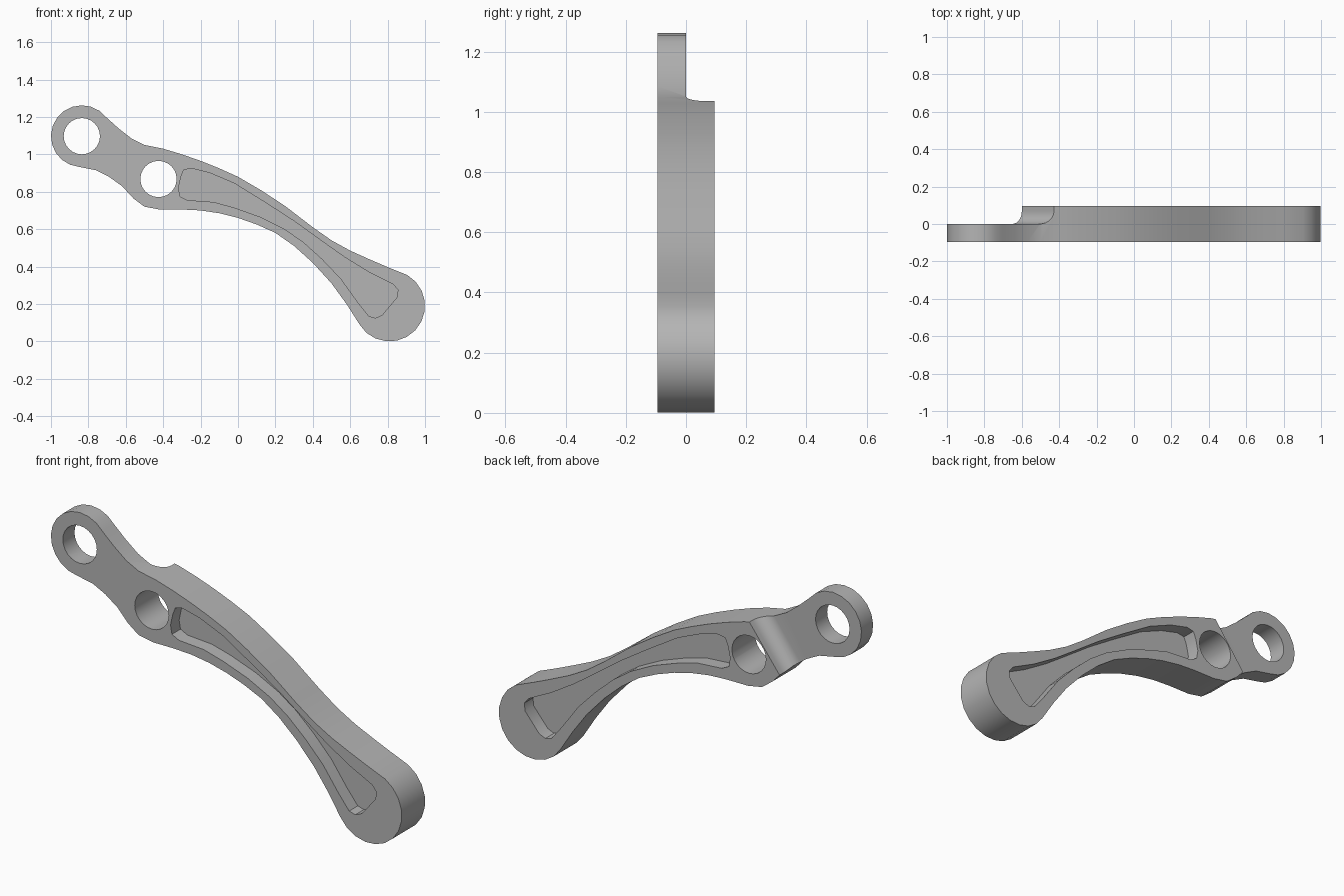
import bpy, bmesh
from math import radians, sin, cos
from mathutils import Vector, Matrix

old = bpy.data.objects.get("Cube")
if old:
    bpy.data.objects.remove(old, do_unlink=True)

grey = bpy.data.materials.new("plain grey")
grey.use_nodes = True
colour = (0.46, 0.46, 0.46, 1)
grey.diffuse_color = colour
grey.node_tree.nodes["Principled BSDF"].inputs["Base Color"].default_value = colour

HALF = 0.095   # half thickness of the arm
WEB = 0.025    # half thickness of the web between the pockets


def arc(cx, cz, r, a0, a1, n):
    angles = [radians(a0 + (a1 - a0) * i / n) for i in range(n + 1)]
    return [(cx + r * cos(a), cz + r * sin(a)) for a in angles]


def prism(name, points, y0, y1):
    """Extrude an x-z outline from y0 to y1."""
    bm = bmesh.new()
    face = bm.faces.new([bm.verts.new((x, y0, z)) for x, z in points])
    new = bmesh.ops.extrude_face_region(bm, geom=[face])["geom"]
    verts = [v for v in new if isinstance(v, bmesh.types.BMVert)]
    bmesh.ops.translate(bm, vec=(0, y1 - y0, 0), verts=verts)
    bmesh.ops.recalc_face_normals(bm, faces=bm.faces)
    mesh = bpy.data.meshes.new(name)
    bm.to_mesh(mesh)
    bm.free()
    mesh.materials.append(grey)
    ob = bpy.data.objects.new(name, mesh)
    bpy.context.collection.objects.link(ob)
    return ob


# Arm outline: upper edge, round foot, lower edge, eyelet ring
upper = [(-0.64, 1.14), (-0.57, 1.085), (-0.5, 1.05), (-0.4, 1.03), (-0.3, 1.0),
         (-0.2, 0.965), (-0.1, 0.925), (0, 0.88), (0.12, 0.81), (0.25, 0.725),
         (0.4, 0.61), (0.5, 0.54), (0.6, 0.485), (0.7, 0.44), (0.8, 0.397)]
lower = [(0.65, 0.09), (0.58, 0.2), (0.5, 0.31), (0.4, 0.42), (0.3, 0.51),
         (0.2, 0.58), (0.1, 0.625), (0, 0.66), (-0.1, 0.685), (-0.2, 0.7),
         (-0.3, 0.705), (-0.42, 0.705), (-0.5, 0.72), (-0.56, 0.765),
         (-0.62, 0.83), (-0.69, 0.88), (-0.76, 0.915)]
foot = arc(0.81, 0.19, 0.19, 60, -130, 11)
ring = arc(-0.835, 1.097, 0.165, 265, 38, 13)
arm = prism("lever_arm", upper + foot + lower + ring, -HALF, HALF)

# Pocket outline, used on both sides
pocket = [(-0.29, 0.917), (-0.25, 0.925), (-0.15, 0.9), (-0.02, 0.845), (0.15, 0.74),
          (0.3, 0.643), (0.45, 0.535), (0.57, 0.45), (0.7, 0.37), (0.83, 0.305),
          (0.855, 0.275), (0.85, 0.235), (0.77, 0.14), (0.735, 0.125), (0.7, 0.135),
          (0.64, 0.21), (0.55, 0.335), (0.45, 0.44), (0.35, 0.53), (0.25, 0.6),
          (0.12, 0.665), (-0.02, 0.715), (-0.13, 0.745), (-0.27, 0.755),
          (-0.31, 0.775), (-0.318, 0.82), (-0.305, 0.88)]
cutters = [prism("front_pocket_cutter", pocket, -0.2, -WEB),
           prism("back_pocket_cutter", pocket, WEB, 0.2)]

# Through holes
for name, cx, cz in (("eyelet", -0.835, 1.097), ("pivot", -0.425, 0.868)):
    hole = arc(cx, cz, 0.097, 0, 345, 23)
    cutters.append(prism(name + "_hole_cutter", hole, -0.2, 0.2))

# Step on the back that thins the eyelet end, with a filleted inner corner
R = 0.07
step = [(0, 0.2)] + arc(R, R, R, 180, 270, 7) + [(0.9, 0), (0.9, 0.2)]
cut = prism("step_cutter", step, -0.5, 0.5)
out = Vector((-0.798, 0, 0.603)).normalized()
along = Vector((out.z, 0, -out.x))
frame = Matrix((out, along, Vector((0, 1, 0)))).transposed().to_4x4()
frame.translation = (-0.515, 0, 0.92)
cut.data.transform(frame)
bm = bmesh.new()
bm.from_mesh(cut.data)
bmesh.ops.recalc_face_normals(bm, faces=bm.faces)
bm.to_mesh(cut.data)
bm.free()
cutters.append(cut)

# Cut the arm, then drop the helpers
bpy.ops.object.select_all(action='DESELECT')
bpy.context.view_layer.objects.active = arm
arm.select_set(True)
for c in cutters:
    c.hide_render = True
    mod = arm.modifiers.new(c.name, 'BOOLEAN')
    mod.operation = 'DIFFERENCE'
    mod.solver = 'EXACT'
    mod.object = c
    bpy.ops.object.modifier_apply(modifier=mod.name)
for c in cutters:
    bpy.data.objects.remove(c, do_unlink=True)
bpy.ops.object.shade_smooth_by_angle(angle=radians(35))
